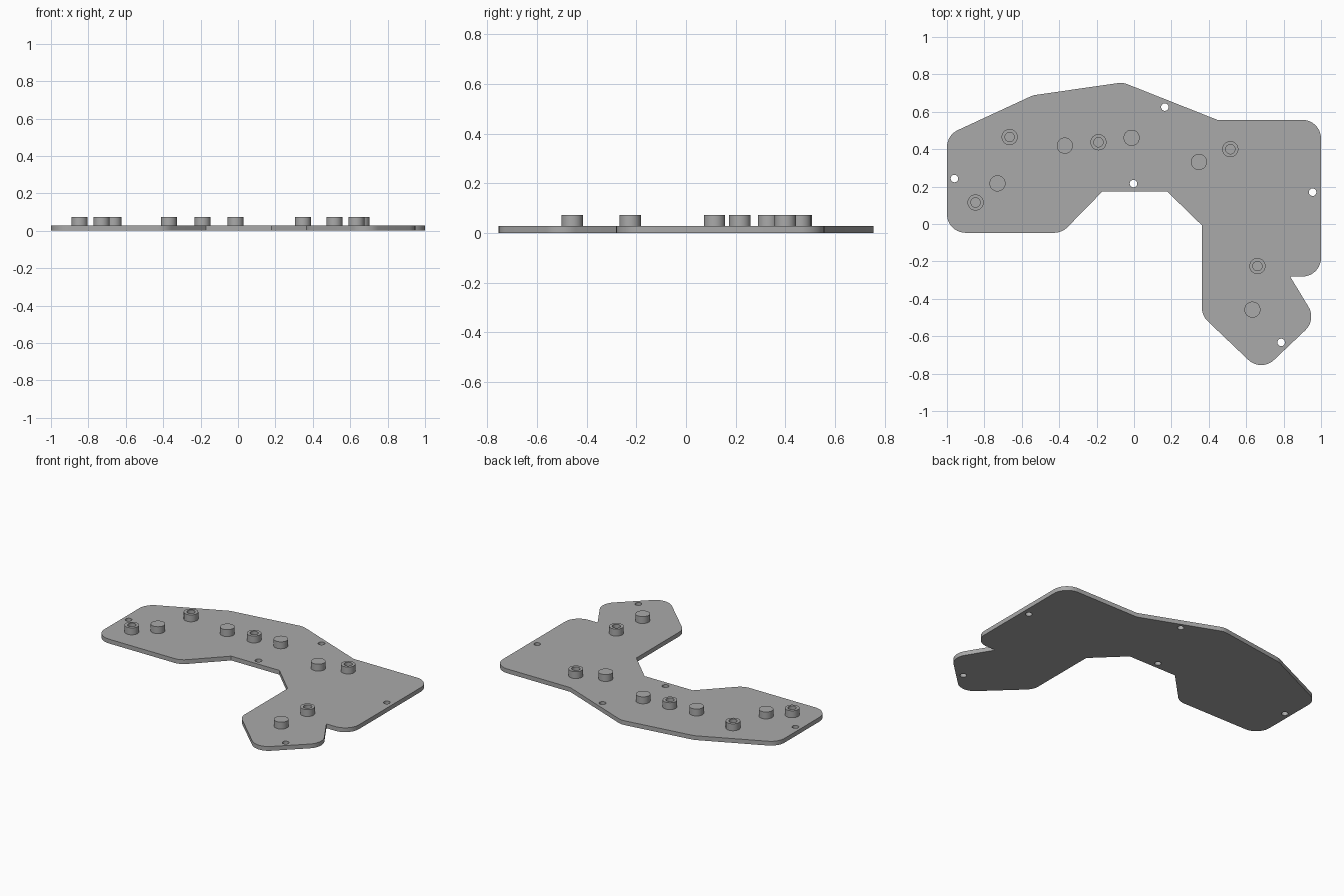
import bpy, bmesh, math
from mathutils import Vector

cube = bpy.data.objects.get("Cube")
if cube:
    bpy.data.objects.remove(cube, do_unlink=True)

THICK, TOP = 0.028, 0.073      # plate thickness, boss top height
BOSS_R, BORE_R, HOLE_R = 0.043, 0.025, 0.02

grey = bpy.data.materials.new("plain grey")
grey.use_nodes = True
colour = (0.4, 0.4, 0.4, 1)
grey.diffuse_color = colour
grey.node_tree.nodes["Principled BSDF"].inputs["Base Color"].default_value = colour


def finish(obj):
    """Weld, orient, colour and shade one part."""
    bm = bmesh.new()
    bm.from_mesh(obj.data)
    bmesh.ops.remove_doubles(bm, verts=bm.verts, dist=1e-5)
    bmesh.ops.recalc_face_normals(bm, faces=bm.faces)
    bm.to_mesh(obj.data)
    bm.free()
    obj.data.materials.clear()
    obj.data.materials.append(grey)
    bpy.ops.object.select_all(action="DESELECT")
    obj.select_set(True)
    bpy.context.view_layer.objects.active = obj
    bpy.ops.object.shade_smooth_by_angle(angle=math.radians(30))


def circle(x, y, r, n=32):
    return [Vector((x + r * math.cos(math.tau * i / n), y + r * math.sin(math.tau * i / n)))
            for i in range(n)]


def rounded(corners, steps=10):
    """Round each (x, y, radius) corner of a closed outline with a tangent arc."""
    out = []
    for i, (x, y, r) in enumerate(corners):
        p = Vector((x, y))
        if r == 0:
            out.append(p)
            continue
        a = (Vector(corners[i - 1][:2]) - p).normalized()
        b = (Vector(corners[(i + 1) % len(corners)][:2]) - p).normalized()
        half = a.angle(b) / 2
        centre = p + (a + b).normalized() * (r / math.sin(half))
        start = p + a * (r / math.tan(half)) - centre
        end = p + b * (r / math.tan(half)) - centre
        sweep = math.pi - 2 * half
        for k in range(steps + 1):
            t = k / steps
            out.append(centre + (start * math.sin((1 - t) * sweep)
                                 + end * math.sin(t * sweep)) / math.sin(sweep))
    return out


# Plate: rounded outline with through holes, extruded
R = 0.1
outline = rounded([
    (-1, 0.475, R), (-1, -0.047, R), (-0.385, -0.047, R), (-0.17, 0.173, 0),
    (0.178, 0.173, 0), (0.363, -0.007, 0), (0.363, -0.49, R), (0.68, -0.792, R),
    (0.975, -0.512, R), (0.835, -0.281, 0), (1, -0.281, R), (1, 0.557, R),
    (0.445, 0.557, 0), (-0.06, 0.757, R), (-0.54, 0.688, R)])
holes = [(-0.96, 0.243), (0.165, 0.625), (-0.003, 0.216), (0.955, 0.17), (0.787, -0.633)]

curve = bpy.data.curves.new("plate", "CURVE")
curve.dimensions = "2D"
curve.fill_mode = "BOTH"
curve.extrude = THICK / 2
for loop in [outline] + [circle(x, y, HOLE_R) for x, y in holes]:
    spline = curve.splines.new("POLY")
    spline.points.add(len(loop) - 1)
    for point, v in zip(spline.points, loop):
        point.co = (v.x, v.y, 0, 1)
    spline.use_cyclic_u = True
plate = bpy.data.objects.new("plate", curve)
bpy.context.collection.objects.link(plate)
plate.location.z = THICK / 2
bpy.ops.object.select_all(action="DESELECT")
plate.select_set(True)
bpy.context.view_layer.objects.active = plate
bpy.ops.object.convert(target="MESH")
finish(bpy.context.view_layer.objects.active)


def boss(name, x, y, bored):
    """Round standoff turned from a profile, with an optional blind bore."""
    profile = [(BOSS_R, THICK), (BOSS_R, TOP)]
    if bored:
        profile += [(BORE_R, TOP), (BORE_R, THICK + 0.001)]
    bm = bmesh.new()
    rings = [[bm.verts.new((v.x, v.y, z)) for v in circle(0, 0, r)] for r, z in profile]
    for low, high in zip(rings, rings[1:]):
        for i in range(len(low)):
            bm.faces.new((low[i - 1], low[i], high[i], high[i - 1]))
    bm.faces.new(rings[-1])
    bm.faces.new(rings[0][::-1])
    mesh = bpy.data.meshes.new(name)
    bm.to_mesh(mesh)
    bm.free()
    obj = bpy.data.objects.new(name, mesh)
    bpy.context.collection.objects.link(obj)
    obj.location = (x, y, 0)
    finish(obj)


# Bosses
bored = [(-0.665, 0.465), (-0.19, 0.437), (0.515, 0.4), (0.66, -0.225), (-0.847, 0.115)]
solid = [(-0.73, 0.217), (-0.37, 0.419), (-0.013, 0.461), (0.347, 0.332), (0.633, -0.458)]
for i, (x, y) in enumerate(bored):
    boss(f"bored_boss_{i + 1}", x, y, True)
for i, (x, y) in enumerate(solid):
    boss(f"solid_boss_{i + 1}", x, y, False)
